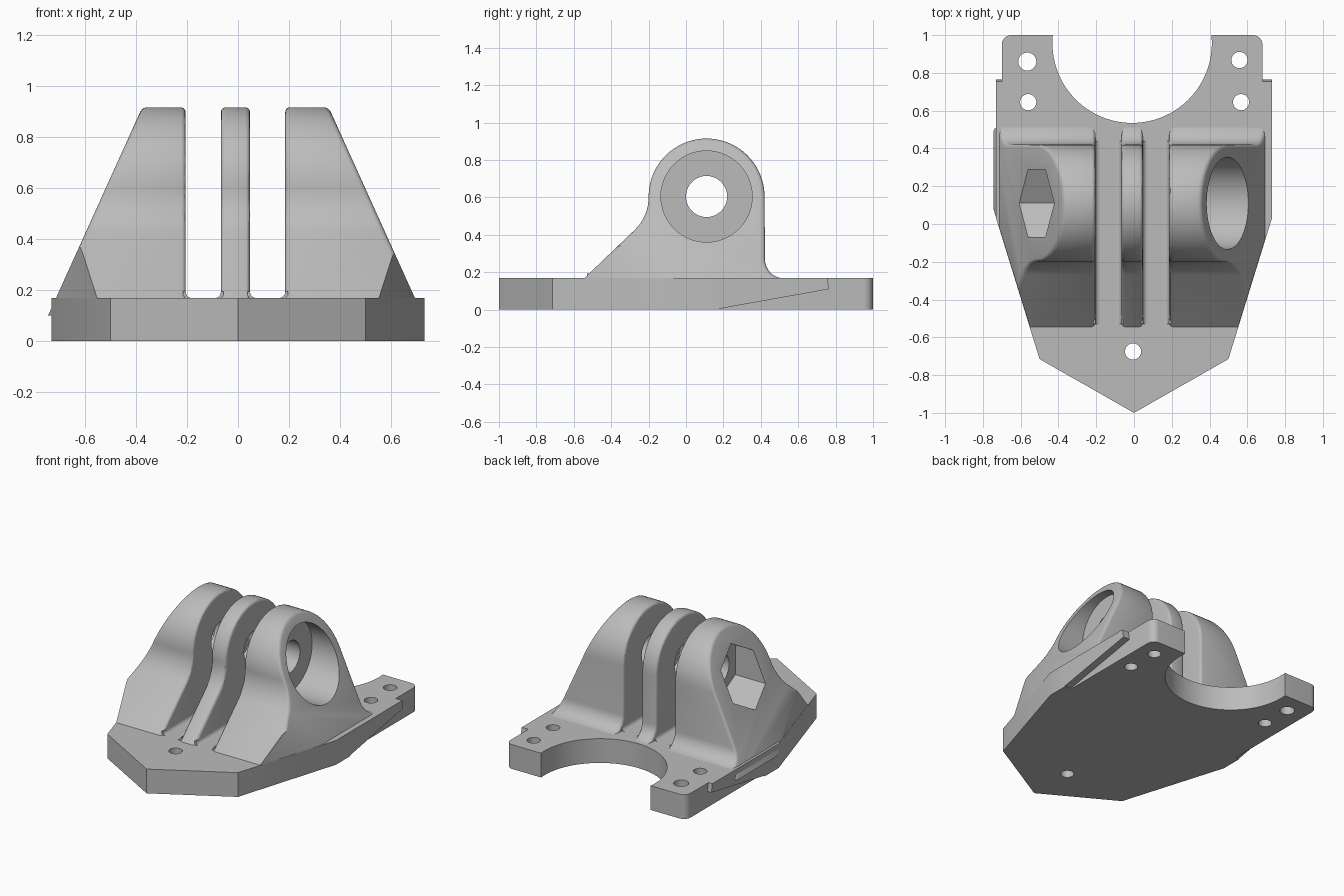
import bpy, bmesh, math
from mathutils import Vector

if "Cube" in bpy.data.objects:
    bpy.data.objects.remove(bpy.data.objects["Cube"])

CX = -0.01            # the lugs are centred slightly off the plate
PY, PZ = 0.11, 0.605  # pivot axis
TOP = 0.168           # top of the plate

grey = bpy.data.materials.new("plain grey")
grey.diffuse_color = (0.5, 0.5, 0.5, 1)
grey.use_nodes = True
grey.node_tree.nodes["Principled BSDF"].inputs["Base Color"].default_value = grey.diffuse_color


def arc(cx, cy, r, a0, a1, n):
    return [(cx + r * math.cos(math.radians(a0 + (a1 - a0) * i / n)),
             cy + r * math.sin(math.radians(a0 + (a1 - a0) * i / n))) for i in range(n + 1)]


def prism_bm(pts, axis, lo, hi):
    """Extrude a closed 2D outline along an axis."""
    place = {"x": lambda p, d: (d, p[0], p[1]),
             "y": lambda p, d: (p[0], d, p[1]),
             "z": lambda p, d: (p[0], p[1], d)}[axis]
    bm = bmesh.new()
    a = [bm.verts.new(place(p, lo)) for p in pts]
    b = [bm.verts.new(place(p, hi)) for p in pts]
    bm.faces.new(a)
    bm.faces.new(b)
    for i in range(len(pts)):
        j = (i + 1) % len(pts)
        bm.faces.new((a[i], a[j], b[j], b[i]))
    bmesh.ops.recalc_face_normals(bm, faces=bm.faces)
    return bm


def make(name, bm):
    bmesh.ops.recalc_face_normals(bm, faces=bm.faces)
    me = bpy.data.meshes.new(name)
    bm.to_mesh(me)
    bm.free()
    me.materials.append(grey)
    ob = bpy.data.objects.new(name, me)
    bpy.context.collection.objects.link(ob)
    return ob


def slice_off(bm, co, no):
    """Remove everything in front of a plane and cap the cut."""
    res = bmesh.ops.bisect_plane(bm, geom=bm.verts[:] + bm.edges[:] + bm.faces[:],
                                 plane_co=co, plane_no=no, clear_outer=True)
    edges = [e for e in res["geom_cut"] if isinstance(e, bmesh.types.BMEdge) and e.is_boundary]
    bmesh.ops.edgeloop_fill(bm, edges=edges)
    bmesh.ops.recalc_face_normals(bm, faces=bm.faces)


def round_rims(bm, r):
    """Round the edges between the side faces and the outline walls."""
    edges = []
    for e in bm.edges:
        v, w = e.verts
        d = w.co - v.co
        if max(v.co.z, w.co.z) > 0.11 and abs(d.x) < 0.95 * d.length \
                and len(e.link_faces) == 2 and e.calc_face_angle() > 0.6:
            edges.append(e)
    bmesh.ops.bevel(bm, geom=edges, offset=r, segments=3, profile=0.5,
                    affect='EDGES', clamp_overlap=False)


def drill(ob, pts, axis, lo, hi):
    cutter = make("cutter", prism_bm(pts, axis, lo, hi))
    cutter.hide_render = True
    mod = ob.modifiers.new("drill", 'BOOLEAN')
    mod.operation, mod.solver, mod.object = 'DIFFERENCE', 'EXACT', cutter
    bpy.context.view_layer.objects.active = ob
    bpy.ops.object.modifier_apply(modifier=mod.name)
    bpy.data.objects.remove(cutter)


def circle(x, y, r, n=32):
    return arc(x, y, r, 0, 360, n)[:-1]


# base plate with pointed nose and round rear cut-out
outline = [(0, -1), (0.5, -0.715), (0.73, 0.03), (0.73, 0.18), (0.68, 0.18)]
outline += arc(0.63, 0.95, 0.05, 0, 90, 6)
outline += arc(CX, 0.957, 0.422, 5.8, -185.8, 48)
outline[-49] = (CX + 0.42, 1.0)
outline[-1] = (CX - 0.42, 1.0)
outline += arc(-0.65, 0.95, 0.05, 90, 180, 6)
outline += [(-0.70, 0.18), (-0.73, 0.18), (-0.73, 0.03), (-0.5, -0.715)]
plate = make("base_plate", prism_bm(outline, "z", 0, TOP))
for x, y, r in ((-0.565, 0.86, 0.048), (-0.56, 0.645, 0.043), (0.558, 0.868, 0.043),
                (0.567, 0.645, 0.043), (-0.005, -0.675, 0.043)):
    drill(plate, circle(x, y, r, 24), "z", -0.1, 0.3)

# wedge-shaped side ledges
ledge = [(0.18, 0.005), (0.765, 0.11), (0.755, TOP), (0.18, TOP)]
for s, side in ((1, "right"), (-1, "left")):
    make(side + "_ledge", prism_bm(ledge, "x", s * 0.66, s * 0.73))

# shared lug profile in y, z
profile = [(-0.615, 0.1)]
profile += arc(-0.44, 0.6, 0.24, -45, 0, 8)
profile += arc(PY, PZ, 0.31, 180, 0, 36)
profile += arc(0.525, 0.27, 0.103, 180, 262, 8)
profile += [(0.51, 0.1)]

# middle lug
bm = prism_bm(profile, "x", CX - 0.057, CX + 0.057)
round_rims(bm, 0.018)
lugs = {"middle": make("middle_lug", bm)}

# side lugs: sloped outside, trimmed to the plate edge
for s, side in ((1, "right"), (-1, "left")):
    bm = prism_bm(profile, "x", CX + s * 0.195, CX + s * 0.8)
    slice_off(bm, Vector((CX + s * 0.365, 0, 0.915)), Vector((s * 0.745, 0, 0.337)))
    round_rims(bm, 0.018)
    slice_off(bm, Vector((s * 0.729, 0.03, 0)), Vector((s * 0.745, -0.23, 0)))
    lugs[side] = make(side + "_lug", bm)

# pivot bore, round recess on the right and hexagonal recess on the left
for ob in lugs.values():
    drill(ob, circle(PY, PZ, 0.11, 40), "x", -1, 1)
drill(lugs["right"], circle(PY, PZ, 0.244, 56), "x", 0.32, 1)
drill(lugs["left"], arc(PY, PZ, 0.205, 90, 390, 5), "x", -1, -0.33)

# small fillets where the inner lug walls meet the plate
R = 0.025
for i, (w, s) in enumerate(((-0.195, 1), (-0.057, -1), (0.057, 1), (0.195, -1))):
    x = CX + w
    curve = [(x + s * (R + px), TOP + R + pz) for px, pz in arc(0, 0, R, 180, 270, 5)]
    sect = [(x - s * 0.01, 0.1), (x - s * 0.01, TOP + R)] + curve + [(x + s * R, 0.1)]
    make("lug_foot_fillet_%d" % (i + 1), prism_bm(sect, "y", -0.53, 0.44))

# smooth shading with crisp edges
for ob in bpy.context.scene.objects:
    bpy.ops.object.select_all(action='DESELECT')
    ob.select_set(True)
    bpy.context.view_layer.objects.active = ob
    bpy.ops.object.shade_smooth_by_angle(angle=math.radians(30))
